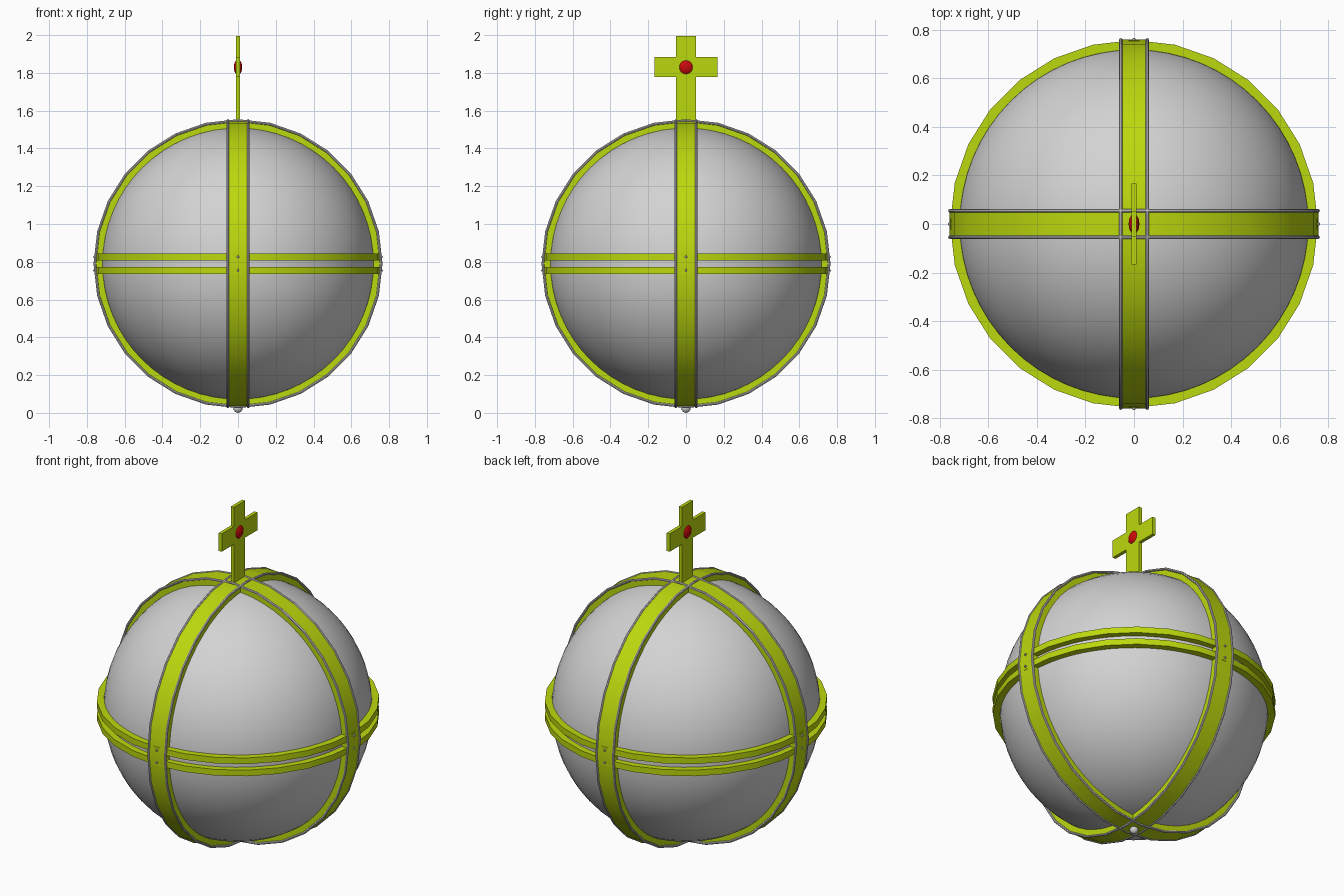
import bpy, bmesh, math
from mathutils import Matrix, Vector

if "Cube" in bpy.data.objects:
    bpy.data.objects.remove(bpy.data.objects["Cube"])

CENTRE = Vector((0, 0, 0.79))
SIDES = 28


def material(name, rgb):
    m = bpy.data.materials.new(name)
    m.use_nodes = True
    m.diffuse_color = (*rgb, 1)
    m.node_tree.nodes["Principled BSDF"].inputs["Base Color"].default_value = (*rgb, 1)
    return m


silver = material("silver grey", (0.65, 0.65, 0.65))
lime = material("lime gold", (0.5, 0.69, 0.004))
red = material("ruby red", (0.6, 0.003, 0.003))


def finish(name, bm, mat, smooth=True):
    bmesh.ops.recalc_face_normals(bm, faces=bm.faces)
    mesh = bpy.data.meshes.new(name)
    bm.to_mesh(mesh)
    bm.free()
    ob = bpy.data.objects.new(name, mesh)
    bpy.context.collection.objects.link(ob)
    mesh.materials.append(mat)
    if smooth:
        bpy.ops.object.select_all(action='DESELECT')
        ob.select_set(True)
        bpy.context.view_layer.objects.active = ob
        bpy.ops.object.shade_smooth_by_angle(angle=math.radians(35))
    return ob


def ball(name, mat, place, radius, scale=(1, 1, 1), segments=16):
    bm = bmesh.new()
    bmesh.ops.create_uvsphere(bm, u_segments=segments, v_segments=segments // 2, radius=radius)
    bmesh.ops.scale(bm, vec=scale, verts=bm.verts)
    bmesh.ops.translate(bm, vec=place, verts=bm.verts)
    return finish(name, bm, mat)


def ring(name, mat, profile, turn):
    """Sweep a closed (radius, height) profile round the globe."""
    bm = bmesh.new()
    loops = []
    for i in range(SIDES):
        a = math.tau * i / SIDES
        loops.append([bm.verts.new(CENTRE + turn @ Vector((r * math.cos(a), r * math.sin(a), h)))
                      for r, h in profile])
    n = len(profile)
    for i in range(SIDES):
        p, q = loops[i], loops[(i + 1) % SIDES]
        for j in range(n):
            k = (j + 1) % n
            bm.faces.new((p[j], q[j], q[k], p[k]))
    return finish(name, bm, mat)


def band(inner, outer, low, high):
    return [(inner, low), (outer, low), (outer, high), (inner, high)]


def wire(radius, height, thick):
    return [(radius + thick * math.cos(math.tau * i / 8),
             height + thick * math.sin(math.tau * i / 8)) for i in range(8)]


# Globe and bottom stud
ball("globe", silver, CENTRE, 0.72, segments=64)
ball("bottom_stud", silver, (0, 0, 0.024), 0.024)

# Upright bands with wire edging
turns = {"side_to_side": Matrix.Rotation(math.pi / 2, 3, 'X'),
         "front_to_back": Matrix.Rotation(math.pi / 2, 3, 'Y')}
for label, turn in turns.items():
    ring(label + "_band", lime, band(0.712, 0.76, -0.053, 0.053), turn)
    for end, h in (("first", -0.054), ("second", 0.054)):
        ring(f"{label}_{end}_edging", silver, wire(0.758, h, 0.007), turn)

# Twin equator bands and their rivets
for label, h in (("upper", 0.036), ("lower", -0.036)):
    ring(label + "_equator_band", lime, band(0.712, 0.757, h - 0.018, h + 0.018),
         Matrix.Identity(3))
    for side, (x, y) in {"front": (0, -1), "back": (0, 1), "left": (1, 0), "right": (-1, 0)}.items():
        ball(f"{label}_{side}_rivet", silver, CENTRE + Vector((x * 0.76, y * 0.76, h)),
             0.007, segments=8)


# Cross on top
def cross_face(shrink):
    """One flat cross outline in the y-z plane, drawn in by the given amount."""
    s, arm = 0.057 - shrink, 0.17 - shrink
    low, high, mid = 1.545 + shrink, 2.0 - shrink, 1.83
    half = [(s, low), (s, mid - s), (arm, mid - s), (arm, mid + s), (s, mid + s), (s, high)]
    outline = half + [(-y, z) for y, z in reversed(half)]
    bm = bmesh.new()
    face = bm.faces.new([bm.verts.new((0, y, z)) for y, z in outline])
    return bm, face


def thicken(bm, start, depth):
    bmesh.ops.translate(bm, vec=(start, 0, 0), verts=bm.verts)
    new = bmesh.ops.extrude_face_region(bm, geom=bm.faces[:])["geom"]
    bmesh.ops.translate(bm, vec=(depth, 0, 0),
                        verts=[v for v in new if isinstance(v, bmesh.types.BMVert)])


bm, face = cross_face(0.004)
thicken(bm, -0.01, 0.02)
finish("cross_body", bm, lime, smooth=False)

for label, start in (("left", 0.006), ("right", -0.021)):
    bm, face = cross_face(0)
    bmesh.ops.inset_region(bm, faces=[face], thickness=0.025, use_even_offset=True)
    bmesh.ops.delete(bm, geom=[face], context='FACES_ONLY')
    thicken(bm, start, 0.015)
    frame = finish(f"cross_{label}_frame", bm, silver, smooth=False)
    bevel = frame.modifiers.new("rounded rim", 'BEVEL')
    bevel.width = 0.005
    bevel.segments = 2

# Ruby at the crossing
ball("ruby", red, (0, 0, 1.83), 0.04, scale=(0.55, 1, 1), segments=24)
